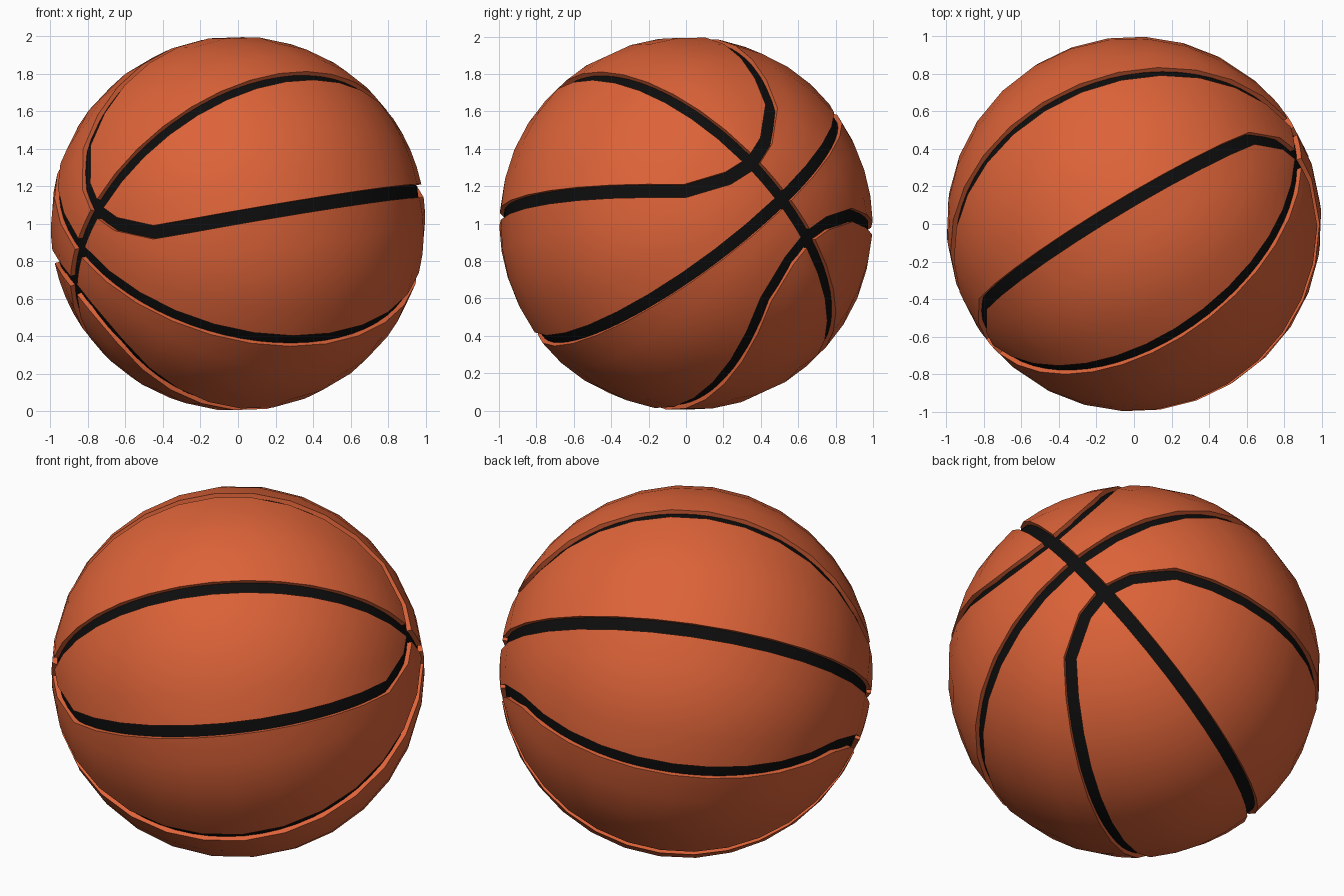
import bpy, bmesh
from math import sin, cos, asin, sqrt, pi, radians
from mathutils import Vector, Matrix

if "Cube" in bpy.data.objects:
    bpy.data.objects.remove(bpy.data.objects["Cube"])

W = 0.036        # half width of a groove
FLOOR = 0.974    # radius of the groove floor


def material(name, color):
    m = bpy.data.materials.new(name)
    m.diffuse_color = color
    m.use_nodes = True
    m.node_tree.nodes["Principled BSDF"].inputs["Base Color"].default_value = m.diffuse_color
    return m


def on_sphere(n, t):
    return Vector((sqrt(max(0.0, 1 - n * n - t * t)), n, t))


def lerp(a, b, f):
    return a + (b - a) * f


# Ball axes: local x = seam crossing, z = axis of the main seam ring
px = Vector((0.844, 0.52, 0.13)).normalized()
pz = Vector((0.238, -0.58, 0.78))
pz = (pz - px * pz.dot(px)).normalized()
py = pz.cross(px)
frame = Matrix((px, py, pz)).transposed().to_4x4()
frame.translation = (0, 0, 1)

# Centre line of the curved seam in one octant
curve = [on_sphere(W, 0.262), on_sphere(0.163, 0.283), on_sphere(0.369, 0.373)]
for deg in (43.6, 55.2, 66.8, 78.4, 90):
    s = sin(radians(deg)) / sqrt(2)
    curve.append(Vector((cos(radians(deg)), s, s)))
count = len(curve)
lower, upper = [], []
for i, p in enumerate(curve):
    if i == 0:
        tan = Vector((0, 1, 0))
    elif i == count - 1:
        tan = Vector((-1, 0, 0))
    else:
        tan = curve[i + 1] - curve[i - 1]
    off = p.cross(tan).normalized() * W
    lower.append((p - off).normalized())
    upper.append((p + off).normalized())
for p in (lower[0], upper[0]):
    p.y = W
    p.normalize()


# Edges of the two straight seams that face this octant
def straight(start, along_y):
    pts = []
    for i in range(count):
        a = lerp(start, pi / 2, i / (count - 1))
        r = sqrt(1 - W * W)
        x, v = r * cos(a), r * sin(a)
        pts.append(Vector((x, v, W) if along_y else (x, W, v)))
    return pts


ring = straight(asin(W), True)
cross = straight(asin(upper[0].z), False)
cross[0] = upper[0].copy()

# Two leather panels per octant
bm = bmesh.new()


def panel(side_a, side_b, rows):
    grid = [[bm.verts.new(lerp(a, b, j / rows).normalized()) for j in range(rows + 1)]
            for a, b in zip(side_a, side_b)]
    for i in range(count - 1):
        for j in range(rows):
            bm.faces.new((grid[i][j], grid[i + 1][j], grid[i + 1][j + 1], grid[i][j + 1]))


panel(ring, lower, 4)
panel(upper, cross, 4)
bmesh.ops.remove_doubles(bm, verts=bm.verts[:], dist=1e-4)
bm.normal_update()
for f in bm.faces:
    if f.normal.dot(f.calc_center_median()) < 0:
        f.normal_flip()

# Groove walls, dropped inward from the panel rims
rim = [e for e in bm.edges if e.is_boundary and not all(abs(v.co.x) < 1e-4 for v in e.verts)]
inner = {}
for e in rim:
    for v in e.verts:
        if v not in inner:
            inner[v] = bm.verts.new(v.co * 0.955)
for e in rim:
    loop = e.link_loops[0]
    a, b = loop.vert, loop.link_loop_next.vert
    bm.faces.new((b, a, inner[a], inner[b]))

mesh = bpy.data.meshes.new("ball_panels")
bm.to_mesh(mesh)
bm.free()
mesh.shade_smooth()
mesh.set_sharp_from_angle(angle=radians(40))
mesh.materials.append(material("orange_leather", (0.72, 0.125, 0.04, 1)))
panels = bpy.data.objects.new("ball_panels", mesh)
bpy.context.collection.objects.link(panels)
panels.matrix_world = frame
mirror = panels.modifiers.new("mirror", 'MIRROR')
mirror.use_axis = (True, True, True)
mirror.merge_threshold = 0.001

# Black groove floor
bm = bmesh.new()
bmesh.ops.create_uvsphere(bm, u_segments=64, v_segments=32, radius=FLOOR)
mesh = bpy.data.meshes.new("seam_floor")
bm.to_mesh(mesh)
bm.free()
mesh.shade_smooth()
mesh.materials.append(material("black_seam", (0.004, 0.004, 0.004, 1)))
seam = bpy.data.objects.new("seam_floor", mesh)
bpy.context.collection.objects.link(seam)
seam.matrix_world = frame
